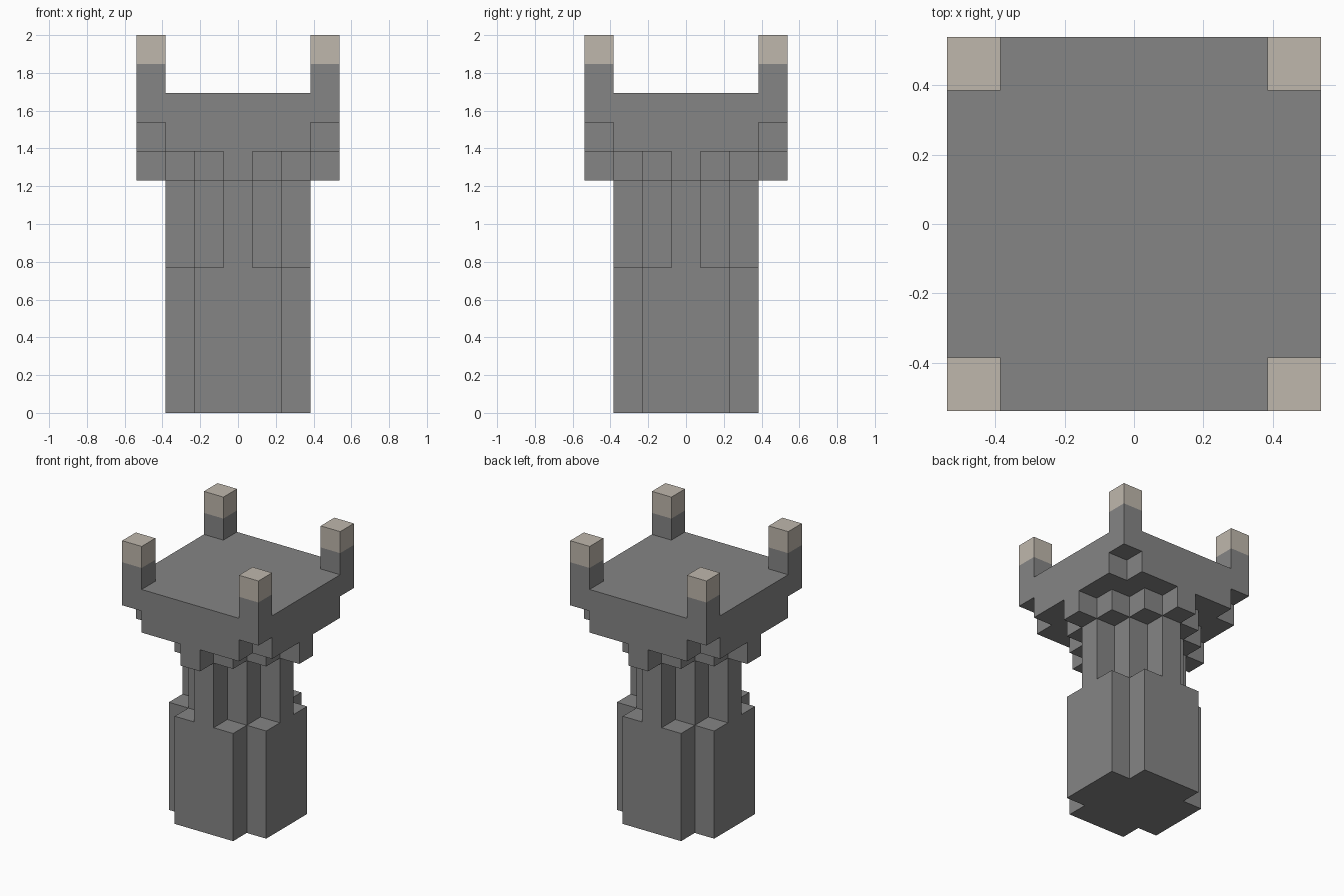
import bpy
import bmesh
from mathutils import Vector

U = 2 / 13  # one block

cube = bpy.data.objects.get("Cube")
if cube:
    bpy.data.objects.remove(cube, do_unlink=True)


def make_material(name, rgb):
    mat = bpy.data.materials.new(name)
    mat.use_nodes = True
    color = (*rgb, 1)
    mat.diffuse_color = color
    mat.node_tree.nodes["Principled BSDF"].inputs["Base Color"].default_value = color
    return mat


stone = make_material("grey stone", (0.235, 0.235, 0.235))
cap = make_material("pale beige stone", (0.52, 0.475, 0.415))


def prism(name, outline, bottom, top, mat, center=(0, 0)):
    """Extrude an outline given in blocks between two heights."""
    bm = bmesh.new()
    verts = [bm.verts.new(((x + center[0]) * U, (y + center[1]) * U, bottom * U))
             for x, y in outline]
    face = bm.faces.new(verts)
    extruded = bmesh.ops.extrude_face_region(bm, geom=[face], use_keep_orig=True)
    moved = [g for g in extruded["geom"] if isinstance(g, bmesh.types.BMVert)]
    bmesh.ops.translate(bm, verts=moved, vec=Vector((0, 0, (top - bottom) * U)))
    bmesh.ops.recalc_face_normals(bm, faces=bm.faces[:])
    mesh = bpy.data.meshes.new(name)
    bm.to_mesh(mesh)
    bm.free()
    mesh.materials.append(mat)
    obj = bpy.data.objects.new(name, mesh)
    bpy.context.collection.objects.link(obj)
    return obj


def four_fold(quarter):
    """Repeat a quarter outline by quarter turns."""
    points = []
    for _ in range(4):
        points += quarter
        quarter = [(-y, x) for x, y in quarter]
    return points


def notched(half):
    """Square with one block missing at each corner."""
    return four_fold([(half, 1 - half), (half, half - 1), (half - 1, half - 1)])


def stepped_diamond(reach):
    """Diamond with block-sized stair steps."""
    quarter = [(reach + 0.5, -0.5)]
    for i in range(reach):
        quarter += [(reach + 0.5 - i, i + 0.5), (reach - 0.5 - i, i + 0.5)]
    return four_fold(quarter)


def square(half):
    return four_fold([(half, half)])


# Tower body, from the ground up
prism("base", notched(2.5), 0, 5, stone)
prism("shaft", stepped_diamond(2), 5, 8, stone)
prism("lower_corbel", stepped_diamond(3), 8, 9, stone)
prism("upper_corbel", notched(3.5), 9, 10, stone)
prism("platform", square(3.5), 10, 11, stone)

# Corner posts with pale caps
for x, side in ((3, "left"), (-3, "right")):
    for y, end in ((-3, "front"), (3, "back")):
        prism(f"{end}_{side}_post", square(0.5), 11, 12, stone, (x, y))
        prism(f"{end}_{side}_post_cap", square(0.5), 12, 13, cap, (x, y))
